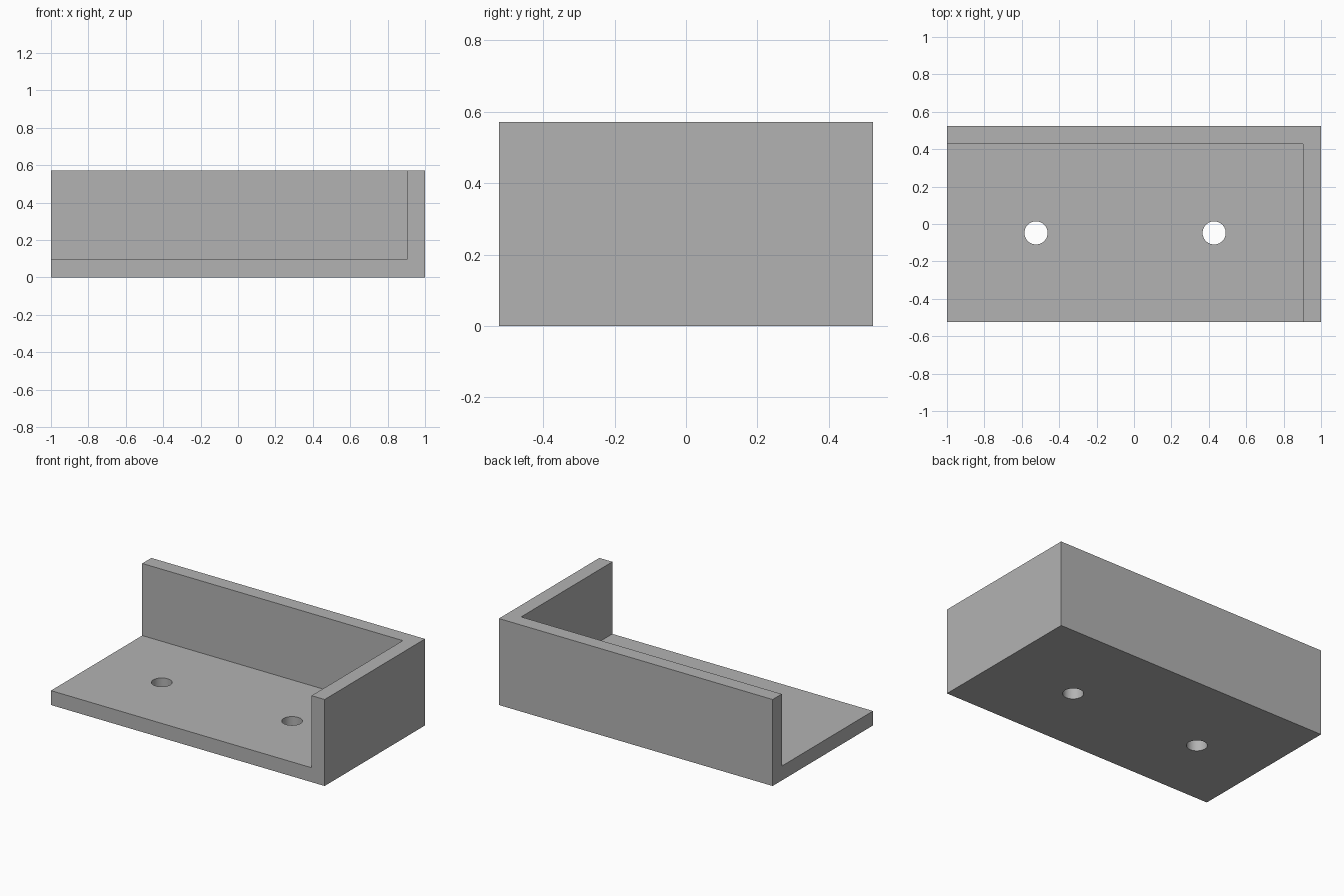
import bpy

# Remove the default cube
default = bpy.data.objects.get("Cube")
if default:
    bpy.data.objects.remove(default, do_unlink=True)

UNIT = 2 / 21                     # wall thickness; the block is 21 x 11 x 6 units
LENGTH, DEPTH, HEIGHT = 21 * UNIT, 11 * UNIT, 6 * UNIT
HOLE_RADIUS = 0.65 * UNIT

grey = bpy.data.materials.new("plain_grey")
grey.use_nodes = True
colour = (0.45, 0.45, 0.45, 1)
grey.diffuse_color = colour
grey.node_tree.nodes["Principled BSDF"].inputs["Base Color"].default_value = colour


def box(name, low, high):
    centre = [(a + b) / 2 for a, b in zip(low, high)]
    bpy.ops.mesh.primitive_cube_add(size=1, location=centre)
    obj = bpy.context.object
    obj.name = name
    obj.scale = [b - a for a, b in zip(low, high)]
    bpy.ops.object.transform_apply(location=True, rotation=False, scale=True)
    obj.data.materials.append(grey)
    return obj


def cut(target, cutter):
    cutter.hide_render = True
    mod = target.modifiers.new(cutter.name, "BOOLEAN")
    mod.operation = "DIFFERENCE"
    mod.solver = "EXACT"
    mod.object = cutter
    bpy.context.view_layer.objects.active = target
    bpy.ops.object.modifier_apply(modifier=mod.name)
    bpy.data.objects.remove(cutter, do_unlink=True)


# Solid block that becomes the floor plate with a back wall and a left wall
bracket = box("corner_bracket", (-LENGTH / 2, -DEPTH / 2, 0),
              (LENGTH / 2, DEPTH / 2, HEIGHT))

# Pocket open to the front, the right and the top
pocket = box("pocket_cutter", (-LENGTH, -DEPTH, UNIT),
             (LENGTH / 2 - UNIT, DEPTH / 2 - UNIT, HEIGHT * 2))
cut(bracket, pocket)

# Two screw holes through the floor plate
for x in (-5.5 * UNIT, 4.5 * UNIT):
    bpy.ops.mesh.primitive_cylinder_add(vertices=48, radius=HOLE_RADIUS,
                                        depth=4 * UNIT, location=(x, -UNIT / 2, UNIT / 2))
    drill = bpy.context.object
    drill.name = "screw_hole_cutter"
    drill.data.materials.append(grey)
    cut(bracket, drill)

# Smooth hole walls, sharp edges elsewhere
bpy.ops.object.select_all(action="DESELECT")
bracket.select_set(True)
bpy.context.view_layer.objects.active = bracket
bpy.ops.object.shade_smooth_by_angle()
